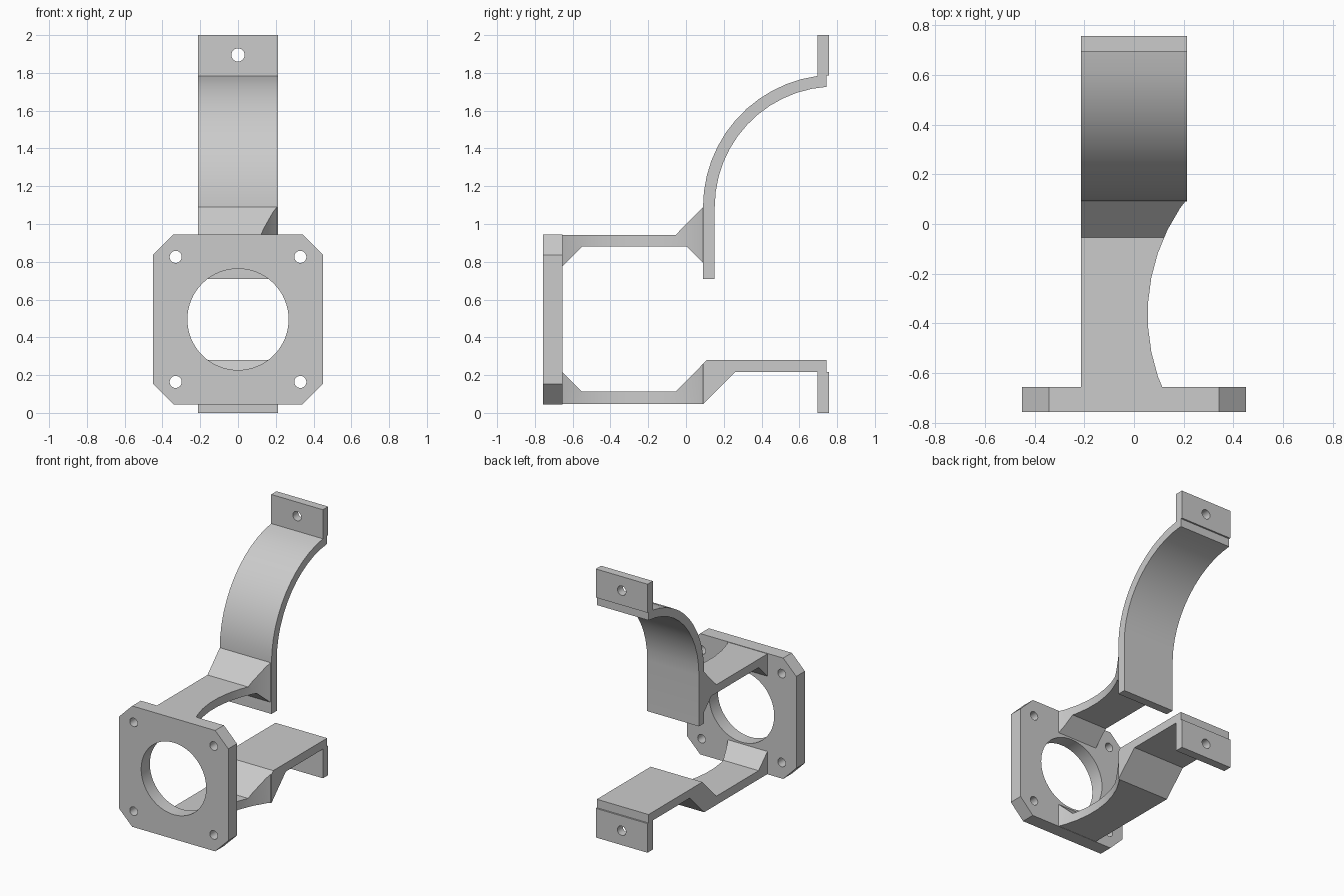
import bpy, bmesh, math
from mathutils import Matrix

if "Cube" in bpy.data.objects:
    bpy.data.objects.remove(bpy.data.objects["Cube"])

HALF = 0.213      # half width of the straps


def prism(name, outline, lo, hi, axis):
    """Extrude a 2D outline: axis 'X' takes (y, z) points, 'Y' takes (x, z)."""
    place = (lambda p, d: (d, p[0], p[1])) if axis == 'X' else (lambda p, d: (p[0], d, p[1]))
    bm = bmesh.new()
    a = [bm.verts.new(place(p, lo)) for p in outline]
    b = [bm.verts.new(place(p, hi)) for p in outline]
    bm.faces.new(a)
    bm.faces.new(b[::-1])
    n = len(a)
    for i in range(n):
        j = (i + 1) % n
        bm.faces.new((a[j], a[i], b[i], b[j]))
    bmesh.ops.recalc_face_normals(bm, faces=bm.faces)
    return finish(name, bm)


def finish(name, bm):
    me = bpy.data.meshes.new(name)
    bm.to_mesh(me)
    bm.free()
    ob = bpy.data.objects.new(name, me)
    bpy.context.collection.objects.link(ob)
    return ob


def cut_round(ob, center, radius, depth, axis='Y', sides=48):
    """Subtract a round cutter along Y or Z."""
    bm = bmesh.new()
    bmesh.ops.create_cone(bm, cap_ends=True, segments=sides, radius1=radius,
                          radius2=radius, depth=depth)
    turn = Matrix.Rotation(math.pi / 2, 4, 'X') if axis == 'Y' \
        else Matrix.Rotation(math.pi / sides, 4, 'Z')
    bm.transform(Matrix.Translation(center) @ turn)
    cutter = finish("cutter", bm)
    cutter.hide_render = True
    mod = ob.modifiers.new("cut", 'BOOLEAN')
    mod.operation, mod.solver, mod.object = 'DIFFERENCE', 'EXACT', cutter
    select(ob)
    bpy.ops.object.modifier_apply(modifier=mod.name)
    bpy.data.objects.remove(cutter)


def select(ob):
    bpy.ops.object.select_all(action='DESELECT')
    ob.select_set(True)
    bpy.context.view_layer.objects.active = ob


# Motor plate: chamfered square with a bore and four screw holes
w, c, mid = 0.45, 0.108, 0.495
plate = prism("mounting_plate", [
    (-w + c, mid - w), (w - c, mid - w), (w, mid - w + c), (w, mid + w - c),
    (w - c, mid + w), (-w + c, mid + w), (-w, mid + w - c), (-w, mid - w + c)],
    -0.757, -0.655, 'Y')
cut_round(plate, (0, -0.706, mid), 0.268, 0.4, sides=64)
for sx in (-1, 1):
    for sz in (-1, 1):
        cut_round(plate, (sx * 0.33, -0.706, mid + sz * 0.331), 0.032, 0.4, sides=24)

# Upper and lower arms with gussets, scooped on the +x side
upper_arm = prism("upper_arm", [
    (-0.655, 0.942), (-0.055, 0.942), (0.09, 1.09), (0.09, 0.795),
    (0.005, 0.88), (-0.55, 0.88), (-0.655, 0.775)], -HALF, HALF, 'X')
lower_arm = prism("lower_arm", [
    (-0.655, 0.047), (0.09, 0.047), (0.09, 0.259), (-0.055, 0.112),
    (-0.55, 0.112), (-0.655, 0.215)], -HALF, HALF, 'X')
for arm in (upper_arm, lower_arm):
    cut_round(arm, (0.825, -0.365, 0.5), 0.77, 3, axis='Z')

# Curved hanger: straight tail, quarter arc and upright flange
cy, cz, steps = 0.79, 1.09, 12


def arc(radius, y_end):
    end = math.acos((cy - y_end) / radius)
    return [(cy - radius * math.cos(end * i / steps), cz + radius * math.sin(end * i / steps))
            for i in range(steps + 1)]


hanger = prism("curved_hanger",
               [(0.09, 0.71)] + arc(0.70, 0.695)
               + [(0.695, 2.0), (0.757, 2.0), (0.757, 1.787), (0.745, 1.787)]
               + arc(0.638, 0.745)[::-1] + [(0.152, 0.71)], -HALF, HALF, 'X')
cut_round(hanger, (0, 0.726, 1.895), 0.035, 0.2, sides=24)

# Lower shelf: ramp, flat strap and downward flange
shelf = prism("lower_shelf", [
    (0.09, 0.047), (0.26, 0.217), (0.695, 0.217), (0.695, 0.0), (0.757, 0.0),
    (0.757, 0.217), (0.745, 0.217), (0.745, 0.28), (0.111, 0.28), (0.09, 0.259)],
    -HALF, HALF, 'X')
cut_round(shelf, (0, 0.726, 0.107), 0.035, 0.2, sides=24)

# Smooth the curved faces, keep edges sharp
for ob in (plate, upper_arm, lower_arm, hanger, shelf):
    select(ob)
    bpy.ops.object.shade_smooth_by_angle(angle=math.radians(30))
